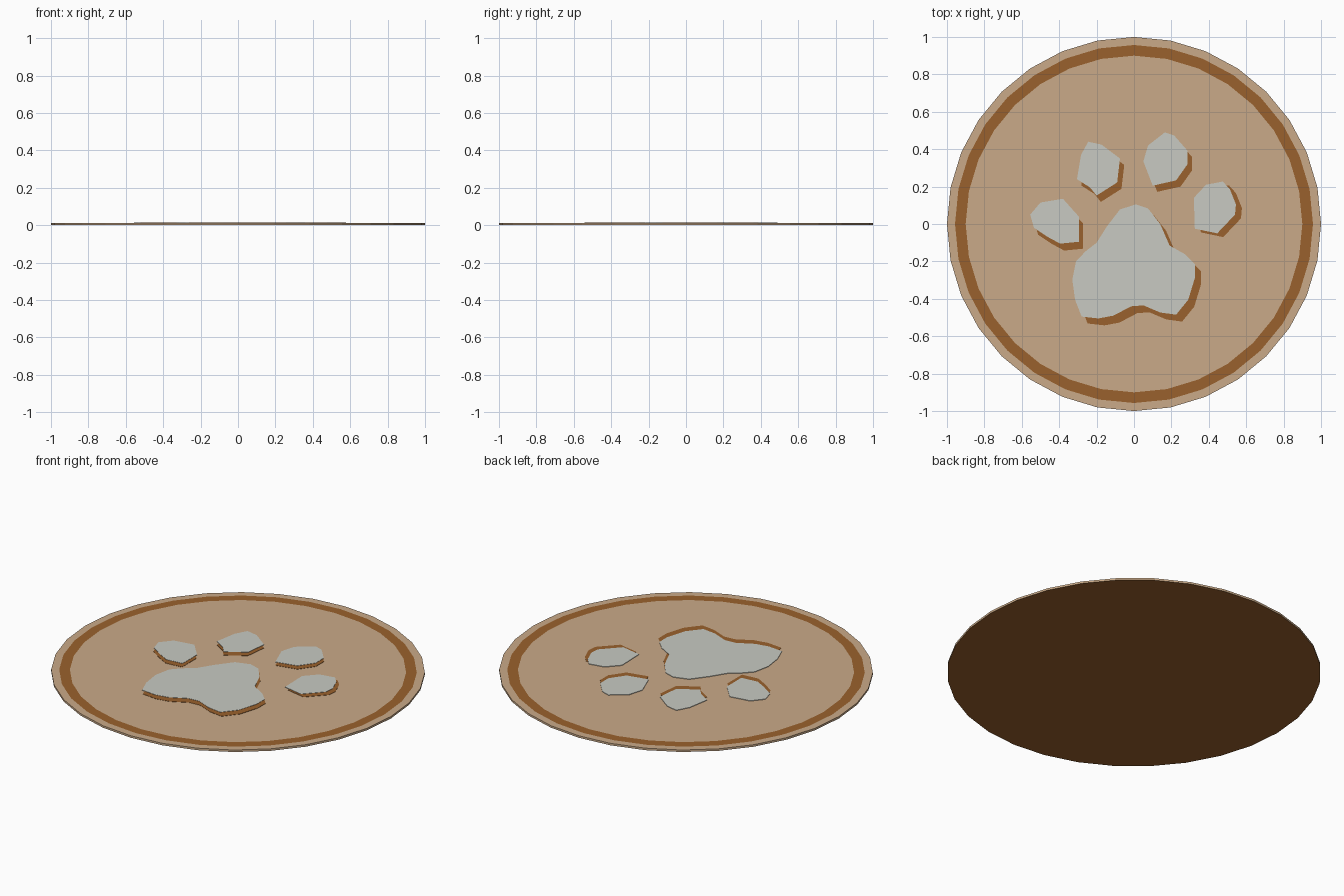
import bpy, bmesh, math

if "Cube" in bpy.data.objects:
    bpy.data.objects.remove(bpy.data.objects["Cube"])

def srgb(r, g, b):
    lin = lambda c: c / 12.92 if c <= 0.04045 else ((c + 0.055) / 1.055) ** 2.4
    return tuple(lin(v / 255) for v in (r, g, b)) + (1.0,)

def material(name, rgb):
    m = bpy.data.materials.new(name)
    m.diffuse_color = srgb(*rgb)
    m.use_nodes = True
    m.node_tree.nodes["Principled BSDF"].inputs["Base Color"].default_value = m.diffuse_color
    return m

TAN = material("tan", (202, 170, 136))
BROWN = material("brown", (154, 97, 45))
GREY = material("pale_grey", (200, 202, 194))

def add_object(name, bm, mats):
    bmesh.ops.recalc_face_normals(bm, faces=bm.faces)
    me = bpy.data.meshes.new(name)
    bm.to_mesh(me)
    bm.free()
    for m in mats:
        me.materials.append(m)
    ob = bpy.data.objects.new(name, me)
    bpy.context.collection.objects.link(ob)
    return ob

# Disc: 32 sides, painted ring on top, brown underside
SIDES, TOP = 32, 0.012
bm = bmesh.new()
loops = []
for r, z in ((1, 0), (1, TOP), (0.957, TOP), (0.9, TOP)):
    loops.append([bm.verts.new((r * math.cos(math.tau * i / SIDES),
                                r * math.sin(math.tau * i / SIDES), z)) for i in range(SIDES)])
for k in range(3):
    for i in range(SIDES):
        j = (i + 1) % SIDES
        f = bm.faces.new((loops[k][i], loops[k][j], loops[k + 1][j], loops[k + 1][i]))
        f.material_index = 1 if k == 2 else 0
bm.faces.new(loops[3])
bm.faces.new(loops[0][::-1]).material_index = 1
add_object("disc", bm, (TAN, BROWN))

# Flat plate from an outline: open underneath, standing on the disc
def plate(name, pts, shift, top, mat):
    bm = bmesh.new()
    low = [bm.verts.new((x + shift[0], y + shift[1], TOP)) for x, y in pts]
    high = [bm.verts.new((v.co.x, v.co.y, top)) for v in low]
    bm.faces.new(high)
    for i in range(len(pts)):
        j = (i + 1) % len(pts)
        bm.faces.new((low[i], low[j], high[j], high[i]))
    add_object(name, bm, (mat,))

# Paw pads: outline and offset of the brown shadow plate
PADS = {
    "main_pad": ((.032, -.037), [
        (.01, .105), (.075, .083), (.14, 0), (.19, -.115), (.27, -.16), (.325, -.215),
        (.325, -.29), (.29, -.405), (.225, -.485), (.14, -.473), (.05, -.435),
        (-.015, -.44), (-.11, -.49), (-.19, -.505), (-.28, -.495), (-.315, -.405),
        (-.33, -.297), (-.31, -.2), (-.26, -.147), (-.2, -.1), (-.145, -.013), (-.075, .078)]),
    "left_outer_toe": ((.022, -.037), [
        (-.555, .05), (-.5, .115), (-.38, .135), (-.34, .09), (-.295, .04),
        (-.295, -.095), (-.395, -.105), (-.46, -.07), (-.535, -.02)]),
    "left_inner_toe": ((.023, -.034), [
        (-.305, .24), (-.283, .37), (-.245, .44), (-.175, .425), (-.075, .35),
        (-.09, .222), (-.2, .152), (-.235, .195)]),
    "right_inner_toe": ((.024, -.033), [
        (.05, .335), (.075, .42), (.165, .49), (.215, .473), (.285, .393),
        (.285, .318), (.225, .233), (.1, .205)]),
    "right_outer_toe": ((.032, -.02), [
        (.32, .14), (.385, .21), (.475, .227), (.513, .185), (.545, .105),
        (.54, .05), (.445, -.05), (.325, -.025)]),
}
for name, (shift, pts) in PADS.items():
    plate(name + "_shadow", pts, shift, TOP + 0.0015, BROWN)
    plate(name, pts, (0, 0), TOP + 0.003, GREY)
